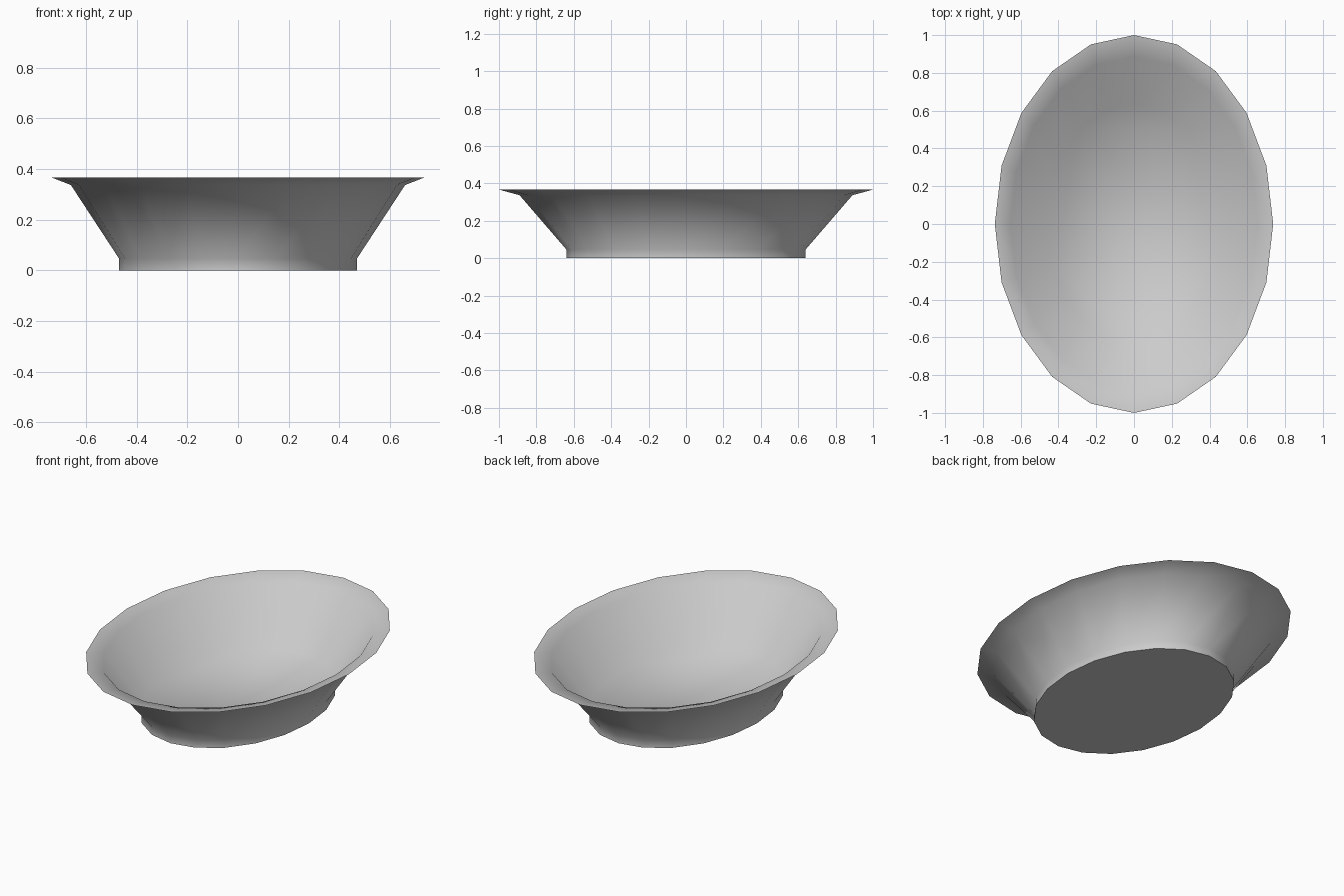
import bpy, bmesh, math

if "Cube" in bpy.data.objects:
    bpy.data.objects.remove(bpy.data.objects["Cube"])

SIDES = 20

# Rings as (half width x, half length y, height z): base, foot, outer wall, rim, inner wall, floor
RINGS = [
    (0.47, 0.64, 0.0),
    (0.47, 0.64, 0.047),
    (0.66, 0.89, 0.337),
    (0.737, 1.0, 0.367),
    (0.655, 0.885, 0.345),
    (0.462, 0.632, 0.05),
]


def make_ring(bm, rx, ry, z):
    angles = [2 * math.pi * i / SIDES for i in range(SIDES)]
    return [bm.verts.new((rx * math.cos(a), ry * math.sin(a), z)) for a in angles]


# Oval bowl: lofted rings closed by the base and the inside floor
bm = bmesh.new()
rings = [make_ring(bm, *r) for r in RINGS]
for a, b in zip(rings, rings[1:]):
    for i in range(SIDES):
        j = (i + 1) % SIDES
        bm.faces.new((a[i], a[j], b[j], b[i]))
bm.faces.new(rings[0][::-1])
bm.faces.new(rings[-1])
bmesh.ops.recalc_face_normals(bm, faces=bm.faces)

mesh = bpy.data.meshes.new("oval_bowl")
bm.to_mesh(mesh)
bm.free()
bowl = bpy.data.objects.new("oval_bowl", mesh)
bpy.context.collection.objects.link(bowl)

# Soft walls with crisp rim and base edges
bpy.context.view_layer.objects.active = bowl
bowl.select_set(True)
bpy.ops.object.shade_smooth_by_angle(angle=math.radians(70))
